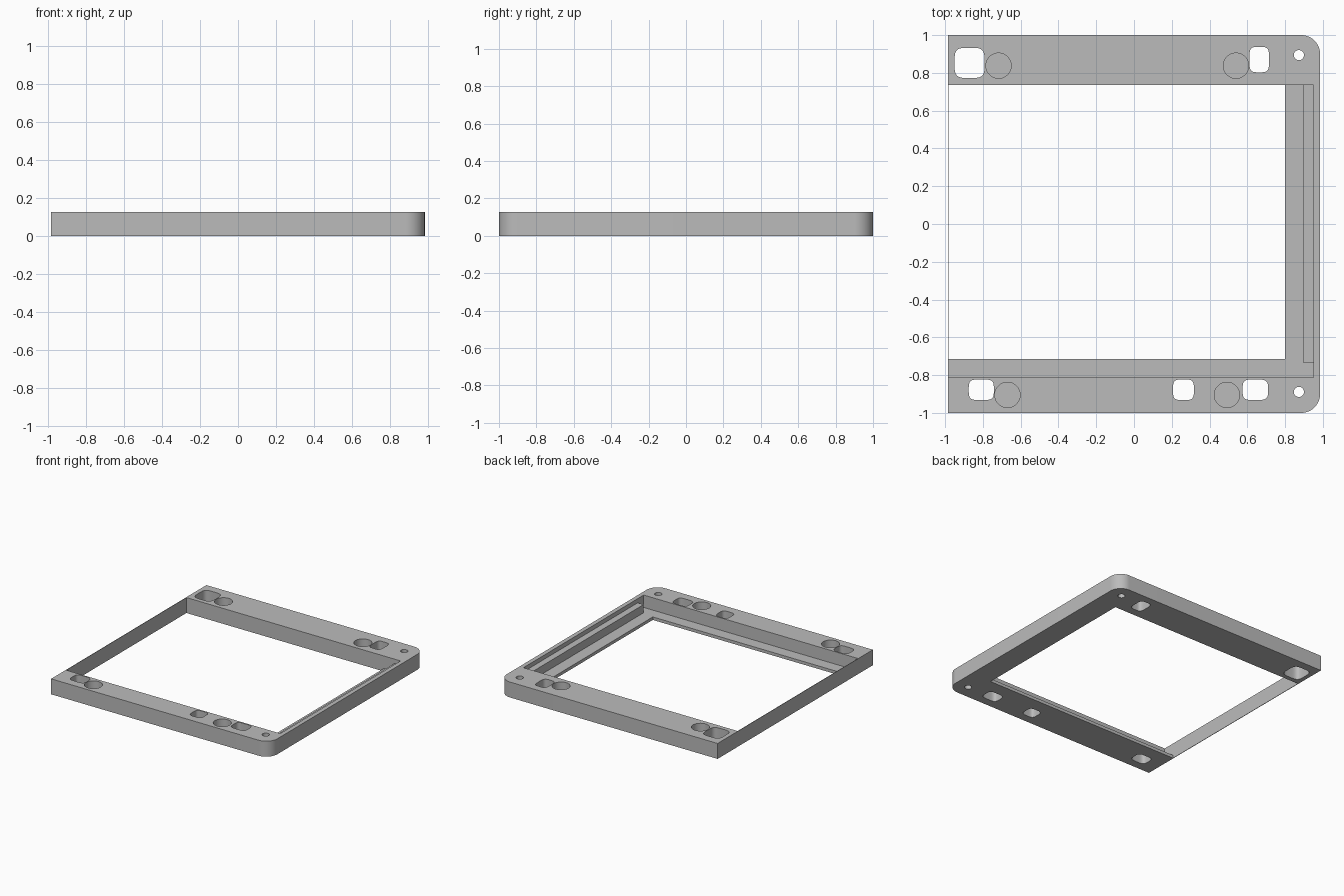
import bpy, bmesh, math

cube = bpy.data.objects.get("Cube")
if cube:
    bpy.data.objects.remove(cube, do_unlink=True)

HEIGHT = 0.126
LEDGE = 0.025
STEP = 0.092
X, Y = 0.985, 1.0
WALL = -X + 0.004

grey = bpy.data.materials.new("plain grey")
grey.use_nodes = True
grey.diffuse_color = (0.5, 0.5, 0.5, 1)
grey.node_tree.nodes["Principled BSDF"].inputs["Base Color"].default_value = (0.5, 0.5, 0.5, 1)


def prism(name, outline, z0, z1):
    """Extrude a counter-clockwise outline between two heights."""
    bm = bmesh.new()
    face = bm.faces.new([bm.verts.new((x, y, z0)) for x, y in outline])
    new = bmesh.ops.extrude_face_region(bm, geom=[face])["geom"]
    for v in new:
        if isinstance(v, bmesh.types.BMVert):
            v.co.z = z1
    bmesh.ops.recalc_face_normals(bm, faces=bm.faces)
    mesh = bpy.data.meshes.new(name)
    bm.to_mesh(mesh)
    bm.free()
    mesh.materials.append(grey)
    obj = bpy.data.objects.new(name, mesh)
    bpy.context.collection.objects.link(obj)
    return obj


def box(x0, x1, y0, y1):
    return [(x0, y0), (x1, y0), (x1, y1), (x0, y1)]


def oval(x, y, rx, ry, power=2, n=40):
    """Ellipse, or a rounded rectangle when power is higher."""
    pts = []
    for i in range(n):
        a = math.tau * (i + 0.5) / n
        c, s = math.cos(a), math.sin(a)
        pts.append((x + rx * math.copysign(abs(c) ** (2 / power), c),
                    y + ry * math.copysign(abs(s) ** (2 / power), s)))
    return pts


def corner(cx, cy, r, start, n=16):
    return [(cx + r * math.cos(start + math.pi / 2 * i / n),
             cy + r * math.sin(start + math.pi / 2 * i / n)) for i in range(n + 1)]


# Frame slab, rounded on the two left corners
R = 0.1
outline = ([(-X, -Y)] + corner(X - R, -Y + R, R, -math.pi / 2)
           + corner(X - R, Y - R, R, 0) + [(-X, Y)])
frame = prism("frame", outline, 0, HEIGHT)

BELOW, ABOVE = -0.1, 0.3
cuts = []

# Recess above the ledge, with a raised step along the left side
recess = [(WALL, -0.812), (0.95, -0.812), (0.95, -0.735),
          (0.897, -0.735), (0.897, 0.737), (WALL, 0.737)]
cuts.append((recess, LEDGE))
cuts.append((box(0.89, 0.95, -0.735, 0.737), STEP))

# Central opening
cuts.append((box(WALL, 0.8, -0.715, 0.737), BELOW))

# Rounded slots through the rails
for x0, x1, y0, y1 in [(-0.95, -0.791, 0.773, 0.933), (0.611, 0.715, 0.803, 0.938),
                       (-0.875, -0.742, -0.932, -0.823), (0.207, 0.317, -0.932, -0.823),
                       (0.575, 0.71, -0.932, -0.823)]:
    cuts.append((oval((x0 + x1) / 2, (y0 + y1) / 2, (x1 - x0) / 2, (y1 - y0) / 2, 4), BELOW))

# Blind round pockets
for x, y in [(-0.717, 0.838), (0.54, 0.838), (-0.67, -0.905), (0.492, -0.905)]:
    cuts.append((oval(x, y, 0.067, 0.067), LEDGE))

# Screw holes
for y in (0.894, -0.889):
    cuts.append((oval(0.873, y, 0.027, 0.027, n=24), BELOW))

bpy.context.view_layer.objects.active = frame
for shape, z in cuts:
    cutter = prism("cutter", shape, z, ABOVE)
    cutter.hide_render = True
    mod = frame.modifiers.new("cut", 'BOOLEAN')
    mod.operation = 'DIFFERENCE'
    mod.solver = 'EXACT'
    mod.object = cutter
    bpy.ops.object.modifier_apply(modifier=mod.name)
    bpy.data.objects.remove(cutter, do_unlink=True)

bpy.ops.object.select_all(action='DESELECT')
frame.select_set(True)
bpy.ops.object.shade_smooth_by_angle(angle=math.radians(30))
